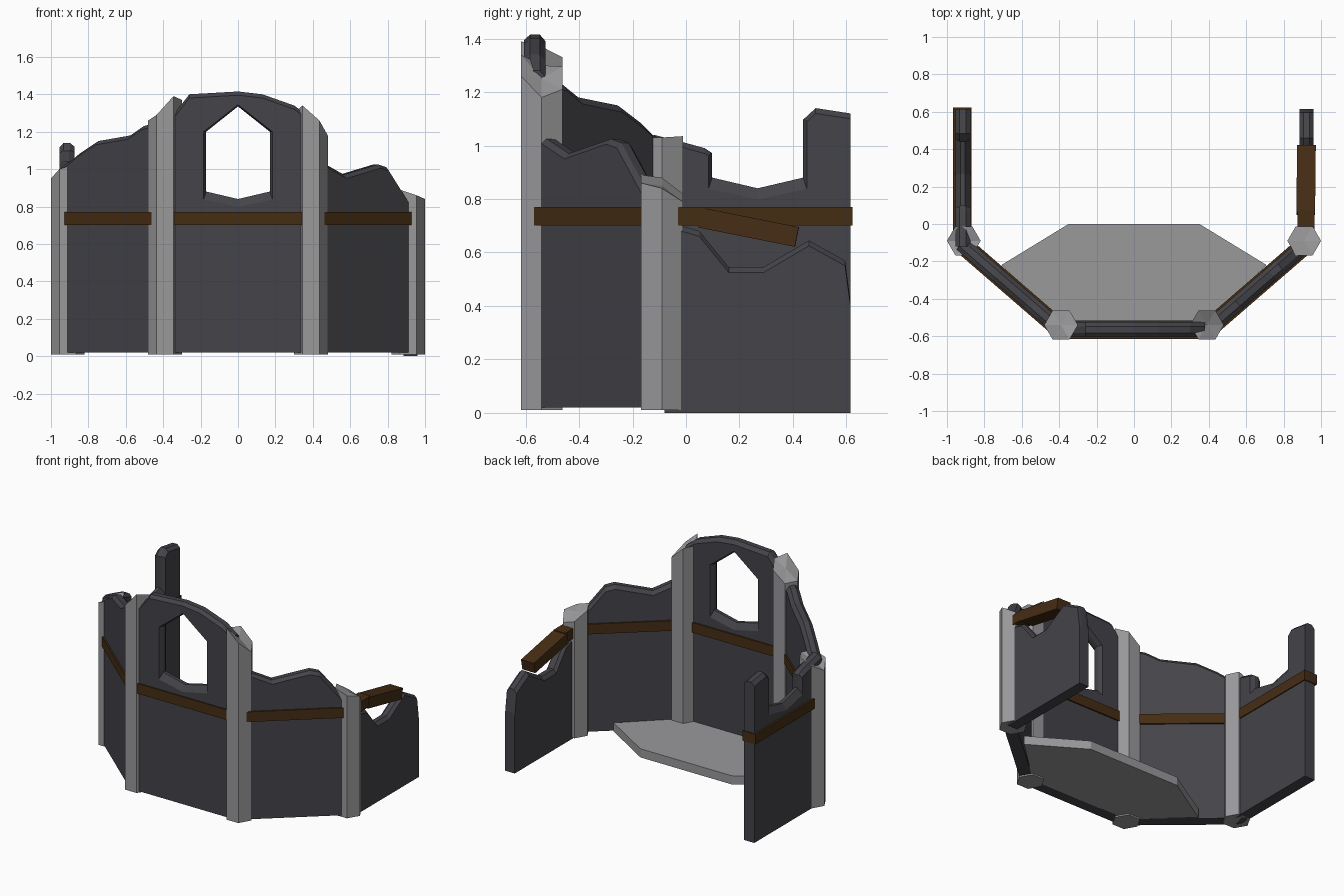
import bpy, bmesh, math
from mathutils import Vector

if "Cube" in bpy.data.objects:
    bpy.data.objects.remove(bpy.data.objects["Cube"])


def material(name, rgb):
    m = bpy.data.materials.new(name)
    m.diffuse_color = (*rgb, 1)
    m.use_nodes = True
    m.node_tree.nodes["Principled BSDF"].inputs["Base Color"].default_value = m.diffuse_color
    return m


WALL = material("dark stone", (0.058, 0.057, 0.067))
STONE = material("light stone", (0.32, 0.32, 0.33))
WOOD = material("dark wood", (0.06, 0.026, 0.007))


def loft(name, rings, mat, top_point=None):
    """Join rings of points into a closed solid, optionally with a fanned end."""
    bm = bmesh.new()
    vs = [[bm.verts.new(p) for p in r] for r in rings]
    n = len(vs[0])
    for a, b in zip(vs, vs[1:]):
        for i in range(n):
            j = (i + 1) % n
            bm.faces.new((a[i], a[j], b[j], b[i]))
    bm.faces.new(vs[0])
    if top_point:
        c = bm.verts.new(top_point)
        for i in range(n):
            bm.faces.new((vs[-1][i], vs[-1][(i + 1) % n], c))
    else:
        bm.faces.new(vs[-1])
    bmesh.ops.recalc_face_normals(bm, faces=bm.faces)
    me = bpy.data.meshes.new(name)
    bm.to_mesh(me)
    bm.free()
    me.materials.append(mat)
    ob = bpy.data.objects.new(name, me)
    bpy.context.collection.objects.link(ob)
    return ob


def placer(origin, d):
    """Map (along, outward, z) of a wall to world space."""
    d = Vector(d).normalized()
    return lambda u, n, z: (origin[0] + d.x * u + d.y * n, origin[1] + d.y * u - d.x * n, z)


def wall(name, origin, d, top, off=0.02, half=0.04, base=0.02, window=None):
    """Ragged wall slab with chamfered crest and optional flared window."""
    at = placer(origin, d)
    rings = []
    for k, drop in ((-1, 0.025), (-0.45, 0), (0.45, 0), (1, 0.02)):
        pts = [(top[0][0], base)] + [(u, z - drop) for u, z in top] + [(top[-1][0], base)]
        rings.append([at(u, off + k * half, z) for u, z in pts])
    ob = loft(name, rings, WALL)
    if window is not None:
        rings = []
        for n, f in ((-0.1, 1), (-half - 0.002, 1), (-0.012, 0), (0.012, 0), (half + 0.002, 1), (0.1, 1)):
            w, low = 0.17 + 0.015 * f, 0.045 * f
            hexa = ((-w, 0.88 - low), (0, 0.84 - low), (w, 0.88 - low),
                    (w, 1.2), (0, 1.335 + 0.01 * f), (-w, 1.2))
            rings.append([at(window + u, off + n, z) for u, z in hexa])
        cut = loft(name + "_window_cutter", rings, WALL)
        cut.hide_render = True
        cut.hide_viewport = True
        mod = ob.modifiers.new("window", 'BOOLEAN')
        mod.operation = 'DIFFERENCE'
        mod.solver = 'EXACT'
        mod.object = cut
    return ob


def beam(name, a, b, width=0.1, height=0.07):
    a, b = Vector(a), Vector(b)
    d = (b - a).normalized()
    s = d.cross(Vector((0, 0, 1))).normalized() * width / 2
    t = s.cross(d).normalized() * height / 2
    return loft(name, [[p - s - t, p + s - t, p + s + t, p - s + t] for p in (a, b)], WOOD)


def pillar(name, x, y, tops, centre):
    ring = [(x + 0.09 * math.cos(k * math.pi / 3), y + 0.09 * math.sin(k * math.pi / 3))
            for k in range(6)]
    loft(name, [[(*p, 0.01) for p in ring], [(*p, z) for p, z in zip(ring, tops)]],
         STONE, (x, y, centre))


# Broken hexagonal pillars
L, ML, MR, R = (-0.91, -0.09), (-0.39, -0.54), (0.39, -0.54), (0.91, -0.09)
pillar("left_pillar", *L, (1.03, 1.035, 1.0, 0.95, 1.0, 1.03), 1.0)
pillar("front_left_pillar", *ML, (1.37, 1.33, 1.26, 1.26, 1.29, 1.39), 1.32)
pillar("front_right_pillar", *MR, (1.18, 1.21, 1.295, 1.30, 1.34, 1.26), 1.25)
pillar("right_pillar", *R, (0.84, 0.79, 0.82, 0.88, 0.89, 0.86), 0.85)

# Ruined walls
wall("front_wall", ML, (1, 0),
     [(0.01, 1.27), (0.06, 1.31), (0.13, 1.40), (0.39, 1.415), (0.52, 1.40), (0.69, 1.34), (0.77, 1.28)],
     off=0.025, window=0.39)
wall("left_diagonal_wall", L, (0.52, -0.45),
     [(0, 1.02), (0.05, 1.04), (0.12, 1.085), (0.25, 1.15), (0.476, 1.18), (0.57, 1.23), (0.68, 1.25)])
wall("right_diagonal_wall", MR, (0.52, 0.45),
     [(0, 1.03), (0.05, 1.035), (0.2, 0.97), (0.44, 1.025), (0.5, 1.01), (0.64, 0.84), (0.68, 0.8)])
wall("left_side_wall", (-0.915, 0), (0, 1),
     [(-0.12, 1.04), (-0.02, 1.015), (0.07, 0.99), (0.1, 0.97), (0.42, 1.08), (0.485, 1.14), (0.615, 1.12)],
     off=0, base=0.01, window=0.268)
wall("right_side_wall", (0.922, 0), (0, 1),
     [(-0.08, 0.71), (0, 0.695), (0.05, 0.68), (0.16, 0.545), (0.29, 0.545), (0.46, 0.645),
      (0.595, 0.57), (0.615, 0.42)], off=0, half=0.037, base=0)

# Wooden rails through the walls
beam("front_rail", (-0.39, -0.565, 0.735), (0.39, -0.565, 0.735))
for side, tag in ((-1, "left"), (1, "right")):
    beam(tag + "_diagonal_rail", (side * 0.923, -0.105, 0.735), (side * 0.403, -0.555, 0.735))
beam("left_side_rail", (-0.918, -0.09, 0.735), (-0.918, 0.622, 0.735))
beam("right_rail_stub", (0.92, -0.04, 0.735), (0.92, 0.075, 0.735), width=0.09)
beam("right_fallen_rail", (0.918, 0.055, 0.73), (0.922, 0.415, 0.658), height=0.075)

# Stone floor slab
outline = [(-0.35, 0), (0.35, 0), (0.71, -0.22), (0.38, -0.53), (-0.38, -0.53), (-0.71, -0.22)]
loft("floor_slab", [[(x, y, z) for x, y in outline] for z in (0.02, 0.08)], STONE)
